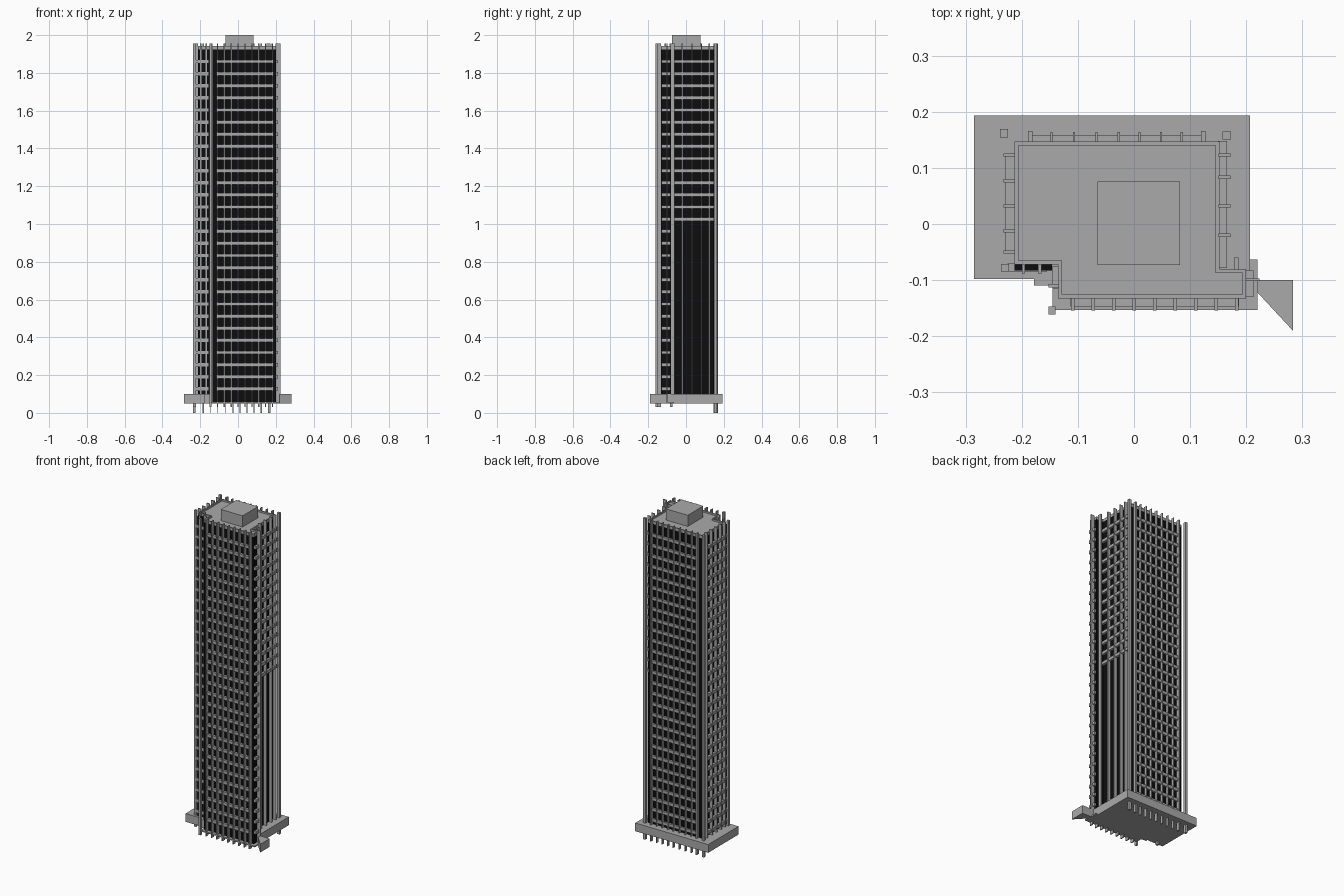
import bpy, bmesh

cube = bpy.data.objects.get("Cube")
if cube:
    bpy.data.objects.remove(cube, do_unlink=True)


def material(name, value):
    m = bpy.data.materials.new(name)
    m.use_nodes = True
    col = (value, value, value, 1)
    m.diffuse_color = col
    m.node_tree.nodes["Principled BSDF"].inputs["Base Color"].default_value = col
    return m


CONCRETE = material("concrete grey", 0.40)
GLASS = material("black glass", 0.004)


def finish(name, bm, mat):
    bmesh.ops.recalc_face_normals(bm, faces=bm.faces)
    me = bpy.data.meshes.new(name)
    bm.to_mesh(me)
    bm.free()
    me.materials.append(mat)
    ob = bpy.data.objects.new(name, me)
    bpy.context.collection.objects.link(ob)
    return ob


def boxes(name, items, mat=CONCRETE):
    """Each item is x0, x1, y0, y1, z0, z1."""
    bm = bmesh.new()
    for x0, x1, y0, y1, z0, z1 in items:
        vs = bmesh.ops.create_cube(bm, size=1)["verts"]
        for v in vs:
            v.co.x = x1 if v.co.x > 0 else x0
            v.co.y = y1 if v.co.y > 0 else y0
            v.co.z = z1 if v.co.z > 0 else z0
    return finish(name, bm, mat)


def prism(name, outline, z0, z1, mat=CONCRETE):
    bm = bmesh.new()
    face = bm.faces.new([bm.verts.new((x, y, z0)) for x, y in outline])
    ext = bmesh.ops.extrude_face_region(bm, geom=[face])["geom"]
    top = [e for e in ext if isinstance(e, bmesh.types.BMVert)]
    bmesh.ops.translate(bm, verts=top, vec=(0, 0, z1 - z0))
    return finish(name, bm, mat)


def plan(d):
    """Stepped tower outline, moved inwards by d."""
    return [(-0.213 + d, 0.147 - d), (0.152 - d, 0.147 - d), (0.152 - d, -0.08 - d),
            (0.2 - d, -0.08 - d), (0.2 - d, -0.133 + d), (-0.135 + d, -0.133 + d),
            (-0.135 + d, -0.072 + d), (-0.213 + d, -0.072 + d)]


TOP = 1.955
FLOORS = [0.127 + 0.0642 * i for i in range(28)]

# Glass body, roof and parapet
prism("glass_body", plan(0.0), 0.055, 1.925, GLASS)
prism("roof_slab", plan(0.0), 1.925, 1.932)
parapet = prism("parapet", plan(0.0), 1.932, 1.942)
bm = bmesh.new()
bm.from_mesh(parapet.data)
caps = [f for f in bm.faces if abs(f.normal.z) > 0.5]
bmesh.ops.delete(bm, geom=caps, context='FACES')
bm.to_mesh(parapet.data)
bm.free()
solid = parapet.modifiers.new("thickness", 'SOLIDIFY')
solid.thickness = 0.01
solid.offset = -1
boxes("roof_plant_room", [(-0.065, 0.082, -0.073, 0.076, 1.932, 2.0)])
boxes("recess_glass", [(-0.213, -0.146, -0.083, -0.072, 0.1, 1.925)], GLASS)

# Podium, wing base and entrance canopy
prism("podium", [(-0.285, 0.193), (0.207, 0.193), (0.207, -0.098), (-0.145, -0.098),
                 (-0.145, -0.11), (-0.178, -0.11), (-0.178, -0.098), (-0.285, -0.098)], 0.05, 0.1)
boxes("wing_base", [(-0.145, 0.22, -0.153, -0.063, 0.05, 0.058)])
prism("entrance_canopy", [(0.22, -0.1), (0.283, -0.1), (0.283, -0.19), (0.22, -0.122)], 0.05, 0.1)

# Floor bands on each face
H = 0.009
bands = {
    "front_floor_bands": (-0.113, 0.187, -0.147, -0.13),
    "recess_floor_bands": (-0.225, -0.155, -0.085, -0.07),
    "back_floor_bands": (-0.187, 0.127, 0.145, 0.158),
    "left_wing_floor_bands": (0.198, 0.213, -0.13, -0.083),
    "right_floor_bands": (-0.229, -0.21, -0.053, 0.126),
    "step_floor_bands": (-0.145, -0.133, -0.115, -0.075),
}
for name, r in bands.items():
    boxes(name, [(*r, z - H, z + H) for z in FLOORS])
boxes("left_floor_bands", [(0.15, 0.166, -0.078, 0.148, z - H, z + H) for z in FLOORS[14:]])

# Slim columns
back_x = [-0.185, -0.147, -0.107, -0.067, -0.027, 0.01, 0.048, 0.085, 0.123]
boxes("back_columns", [(x - 0.002, x + 0.002, 0.146, 0.164, 0.0, TOP) for x in back_x])
boxes("back_end_columns", [(x - 0.004, x + 0.004, 0.146, 0.166, 0.0, TOP)
                           for x in (back_x[0], back_x[-1])])
boxes("front_columns", [(-0.109 + 0.0365 * i - 0.003, -0.109 + 0.0365 * i + 0.003,
                         -0.154, -0.132, 0.03, TOP) for i in range(9)])
boxes("right_columns", [(-0.233, -0.212, y - 0.003, y + 0.003, 0.05, TOP)
                        for y in (0.123, 0.077, 0.032, -0.012, -0.05)])
boxes("left_columns", [(0.151, 0.172, y - 0.003, y + 0.003, 0.05, TOP)
                       for y in (0.123, 0.083, 0.032, -0.02)])
boxes("recess_columns", [(x - 0.003, x + 0.003, -0.088, -0.072, 0.05, TOP)
                         for x in (-0.197, -0.168)])
boxes("step_column", [(-0.152, -0.134, -0.113, -0.107, 0.05, TOP)])
boxes("wing_end_column", [(0.199, 0.224, -0.102, -0.097, 0.05, TOP)])
boxes("wing_inner_column", [(0.178, 0.186, -0.082, -0.06, 0.05, TOP)])

# Corner pillars
boxes("corner_pillars", [
    (-0.239, -0.225, 0.154, 0.169, 0.0, TOP),
    (0.158, 0.173, 0.151, 0.165, 0.0, TOP),
    (-0.237, -0.223, -0.085, -0.071, 0.03, TOP),
    (-0.152, -0.14, -0.161, -0.147, 0.03, TOP)])
